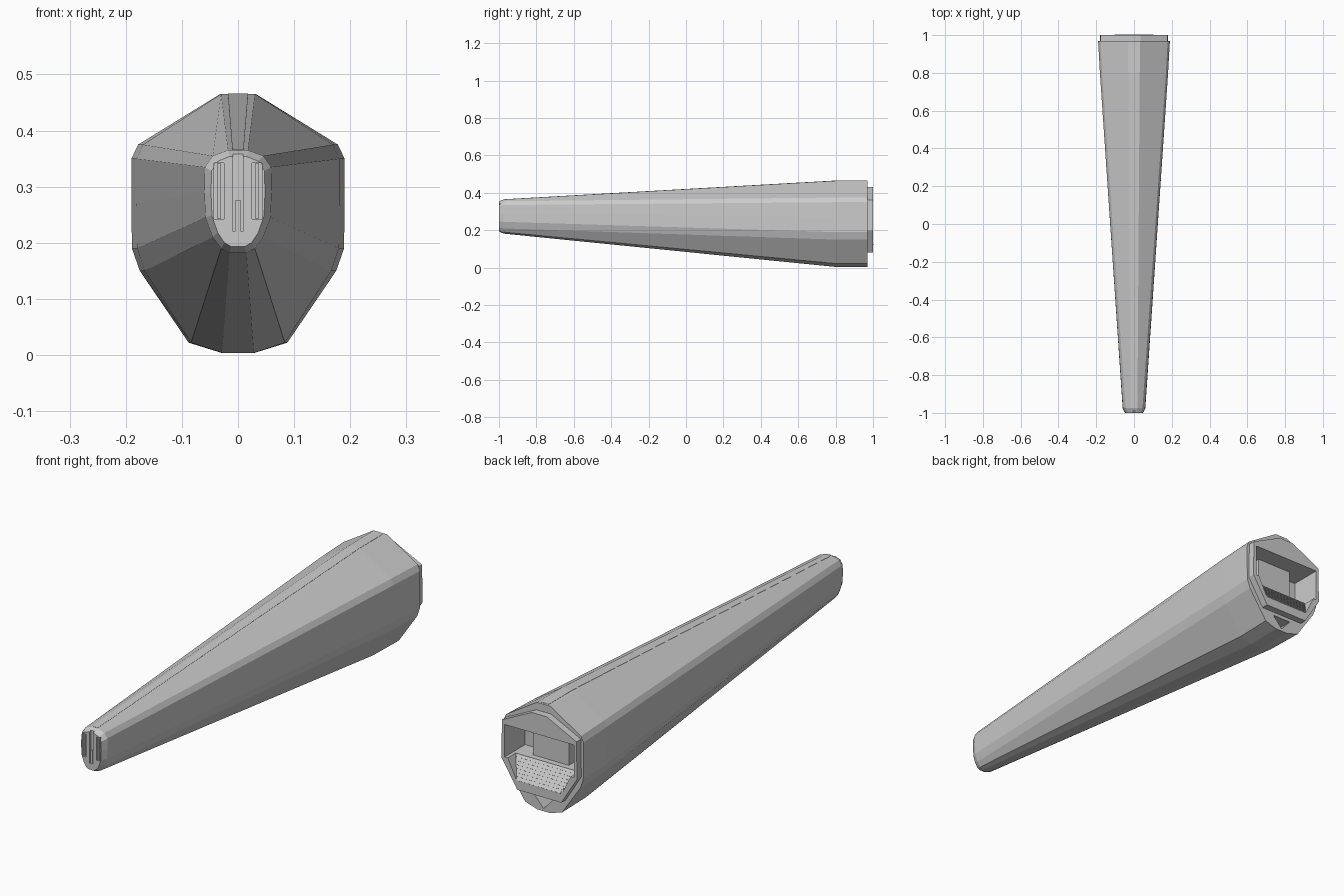
import bpy, bmesh, math
from mathutils import Matrix

cube = bpy.data.objects.get("Cube")
if cube:
    bpy.data.objects.remove(cube, do_unlink=True)


def finish(name, bm):
    bmesh.ops.recalc_face_normals(bm, faces=bm.faces)
    mesh = bpy.data.meshes.new(name)
    bm.to_mesh(mesh)
    bm.free()
    obj = bpy.data.objects.new(name, mesh)
    bpy.context.collection.objects.link(obj)
    return obj


def mirrored(half):
    """Close a right-hand outline, given from top to bottom, about x = 0."""
    return half + [(-x, z) for x, z in reversed(half)]


def loft(name, stations):
    """Skin a row of (y, outline) stations and cap both ends."""
    bm = bmesh.new()
    rings = [[bm.verts.new((x, y, z)) for x, z in outline] for y, outline in stations]
    for a, b in zip(rings, rings[1:]):
        for i in range(len(a)):
            j = (i + 1) % len(a)
            bm.faces.new((a[i], a[j], b[j], b[i]))
    bm.faces.new(rings[0])
    bm.faces.new(rings[-1])
    return finish(name, bm)


def box(name, center, size, tilt=0.0):
    bm = bmesh.new()
    matrix = (Matrix.Translation(center) @ Matrix.Rotation(tilt, 4, 'X')
              @ Matrix.Diagonal((*size, 1)))
    bmesh.ops.create_cube(bm, size=1, matrix=matrix)
    return finish(name, bm)


def cut(targets, cutter):
    for obj in targets:
        mod = obj.modifiers.new("cut", 'BOOLEAN')
        mod.operation = 'DIFFERENCE'
        mod.solver = 'EXACT'
        mod.object = cutter
        bpy.context.view_layer.objects.active = obj
        bpy.ops.object.modifier_apply(modifier=mod.name)
    bpy.data.objects.remove(cutter, do_unlink=True)


def scaled(outline, sx, sz, middle):
    return [(x * sx, middle + (z - middle) * sz) for x, z in outline]


# Tapered hull: narrow nose section to broad faceted tail section
nose = mirrored([(.018, .365), (.045, .355), (.059, .335), (.060, .29),
                 (.058, .245), (.045, .21), (.030, .19), (.015, .182)])
tail = mirrored([(.032, .465), (.178, .375), (.190, .350), (.190, .27),
                 (.189, .190), (.175, .150), (.088, .022), (.030, .004)])
hull = loft("hull", [(-1.0, scaled(nose, .8, .88, .275)), (-.975, nose),
                     (.8, scaled(tail, .95, 1, .235)), (.97, tail)])

# Rear plate standing proud of the tail
plate = mirrored([(.035, .432), (.178, .362), (.180, .2), (.105, .08)])
rear_plate = loft("rear_plate", [(.95, plate), (1.0, plate)])

# Rear bay, sloping sill below it and lower notch
cut([hull, rear_plate], box("bay_cutter", (0, .96, .275), (.33, .2, .14)))
sill_top, sill_low = .203, .105
cut([hull, rear_plate], loft("sill_cutter", [
    (.945, mirrored([(.155, .215), (.15, sill_top)])),
    (1.01, mirrored([(.155, .215), (.10, sill_low)]))]))
notch = [(-.045, .065), (.045, .065), (0, .015)]
cut([hull], loft("notch_cutter", [(.9, notch), (1.05, notch)]))

# Central block inside the bay
box("bay_block", (0, .885, .275), (.17, .07, .14))

# Grille slats across the sloping sill
slope = math.atan2(sill_low - sill_top, .065)
slats = 7
for i in range(slats):
    t = (i + .5) / slats * .88
    box("grille_slat", (0, .945 + .065 * t, sill_top + (sill_low - sill_top) * t),
        (.29 - .1 * t, .008, .008), slope)

# Nose: recessed side slots with inner bars, and a central groove
for side in (-1, 1):
    cut([hull], box("slot_cutter", (side * .034, -1.0, .292), (.018, .03, .10)))
    box("nose_slot_bar", (side * .034, -.99, .292), (.007, .014, .098))
cut([hull], box("groove_cutter", (0, -1.0, .30), (.018, .02, .16)))
box("nose_ridge", (0, -.992, .24), (.010, .012, .07))

# Long spine and keel strips following the taper
for name, front_z, rear_z, lift in (("spine", .365, .465, .001), ("keel", .182, .004, 0)):
    def strip(width, z):
        inner = z - .01 if name == "spine" else z + .01
        return mirrored([(width, z + lift), (width, inner)])
    loft(name, [(-.97, strip(.010, front_z)), (.8, strip(.018, rear_z)),
                (.96, strip(.018, rear_z))])
